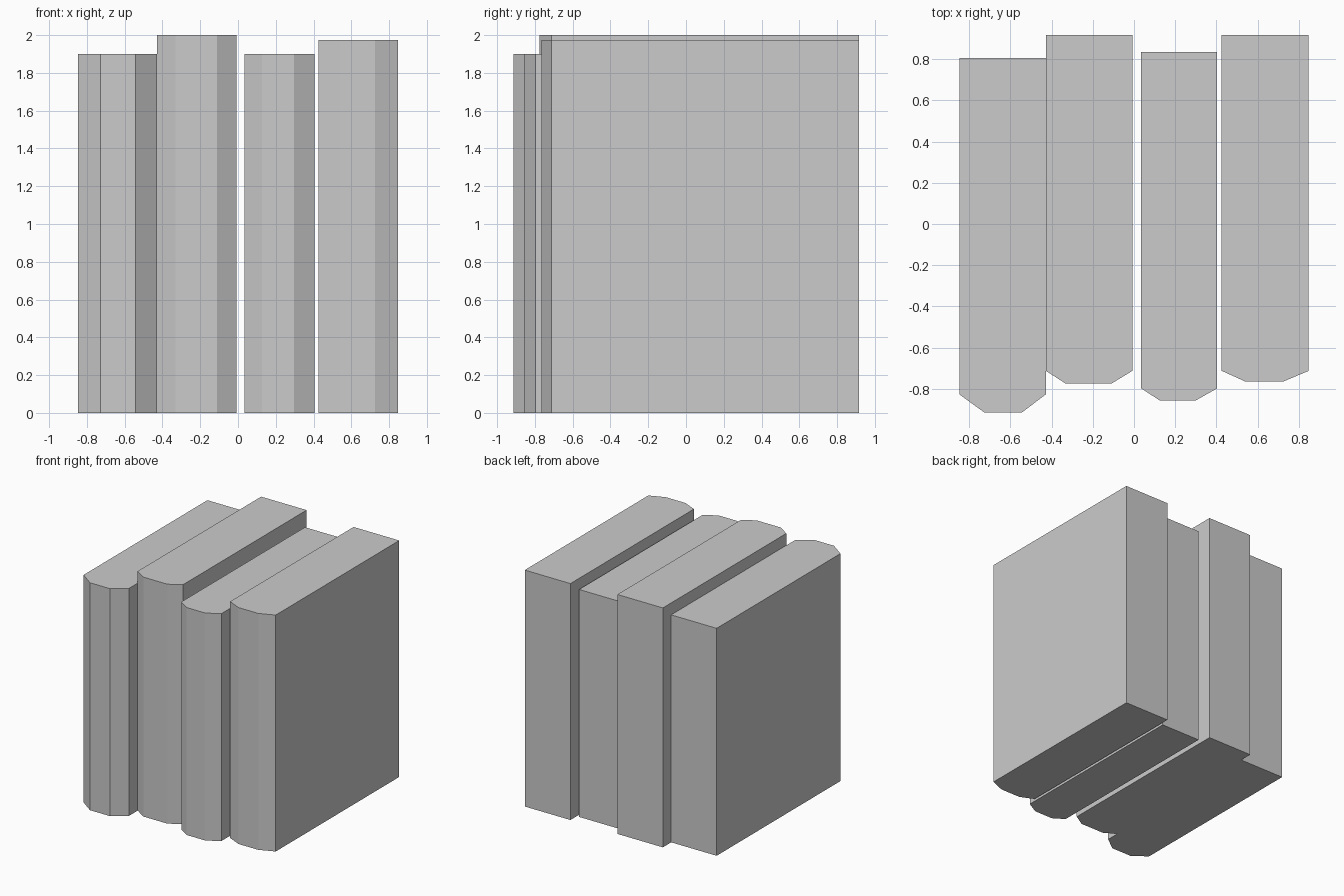
import bpy, bmesh

if "Cube" in bpy.data.objects:
    bpy.data.objects.remove(bpy.data.objects["Cube"])


def book(name, x0, x1, flat0, flat1, back, shoulder, front, height):
    """Solid book: six-sided footprint with a bevelled spine, extruded upward."""
    outline = [(x0, back), (x0, shoulder), (flat0, front),
               (flat1, front), (x1, shoulder), (x1, back)]
    bm = bmesh.new()
    base = bm.faces.new([bm.verts.new((x, y, 0)) for x, y in outline])
    ext = bmesh.ops.extrude_face_region(bm, geom=[base], use_keep_orig=True)
    top = [v for v in ext["geom"] if isinstance(v, bmesh.types.BMVert)]
    bmesh.ops.translate(bm, verts=top, vec=(0, 0, height))
    bmesh.ops.recalc_face_normals(bm, faces=bm.faces)
    mesh = bpy.data.meshes.new(name)
    bm.to_mesh(mesh)
    bm.free()
    obj = bpy.data.objects.new(name, mesh)
    bpy.context.collection.objects.link(obj)


# Row of four upright books, spines facing the front
book("book_far_left", -0.848, -0.428, -0.728, -0.543, 0.807, -0.827, -0.914, 1.90)
book("book_mid_left", -0.428, -0.008, -0.331, -0.110, 0.917, -0.713, -0.775, 2.00)
book("book_mid_right", 0.035, 0.404, 0.127, 0.297, 0.834, -0.798, -0.858, 1.90)
book("book_far_right", 0.426, 0.848, 0.541, 0.724, 0.917, -0.713, -0.765, 1.975)
